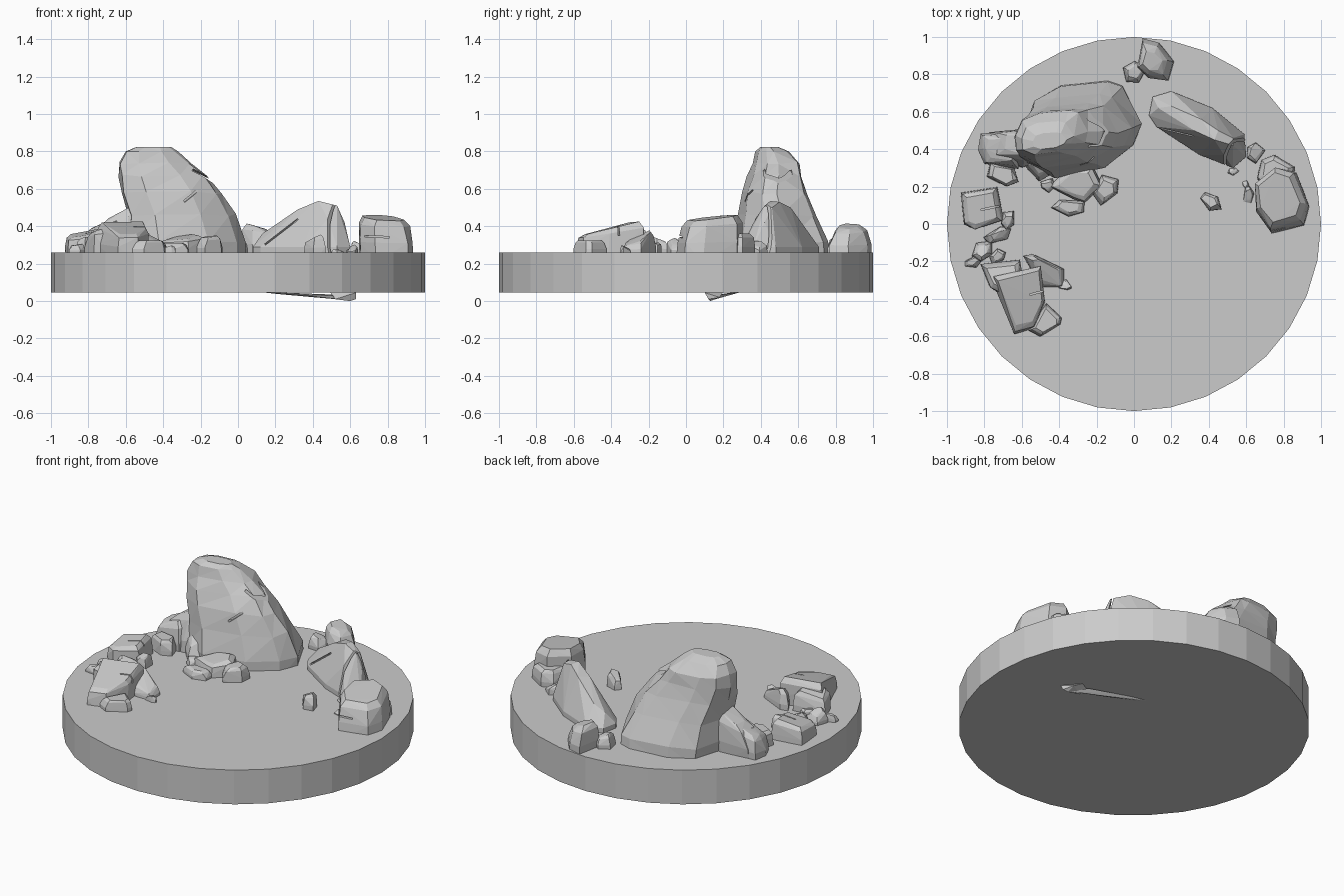
import bpy, bmesh, math, random
from mathutils import Vector, Euler

if "Cube" in bpy.data.objects:
    bpy.data.objects.remove(bpy.data.objects["Cube"])

random.seed(4)
TOP, SUNK = 0.26, 0.21


def finish(name, bm):
    bmesh.ops.recalc_face_normals(bm, faces=bm.faces)
    me = bpy.data.meshes.new(name)
    bm.to_mesh(me)
    bm.free()
    ob = bpy.data.objects.new(name, me)
    bpy.context.collection.objects.link(ob)
    return ob


def hull(name, pts):
    bm = bmesh.new()
    for p in pts:
        bm.verts.new(p)
    bmesh.ops.convex_hull(bm, input=bm.verts[:])
    bmesh.ops.delete(bm, geom=[v for v in bm.verts if not v.link_faces], context='VERTS')
    return finish(name, bm)


def jit(a):
    return random.uniform(-a, a)


def block(name, foot, z, inset=0.8, tilt=(0, 0), shift=(0, 0)):
    """Chamfered faceted rock from a footprint, with a sloping top."""
    n = len(foot)
    cx, cy = sum(p[0] for p in foot) / n, sum(p[1] for p in foot) / n
    h = z - TOP
    pts = []
    for x, y in foot:
        dx, dy = x - cx, y - cy
        slope = tilt[0] * dx + tilt[1] * dy
        pts.append((x, y, SUNK))
        for t, s in ((0.3, 1.0), (0.8, (1 + inset) / 2), (1.0, inset * 0.88)):
            pts.append((cx + dx * s + shift[0] * t + jit(0.006),
                        cy + dy * s + shift[1] * t + jit(0.006),
                        TOP + h * t + slope * t))
    return hull(name, pts)


def pebble(name, x, y, rx, ry, ang, z):
    """Small angular stone."""
    a = math.radians(ang)
    foot = []
    for i in range(5):
        t = math.tau * (i + jit(0.25)) / 5
        u, v = rx * math.cos(t), ry * math.sin(t)
        foot.append((x + u * math.cos(a) - v * math.sin(a), y + u * math.sin(a) + v * math.cos(a)))
    return block(name, foot, z, 0.62, (jit(0.3), jit(0.3)))


def groove(ob, loc, size, rot):
    """Cut a thin crack into a rock."""
    bm = bmesh.new()
    bmesh.ops.create_cube(bm, size=1)
    e = Euler([math.radians(r) for r in rot]).to_matrix()
    for v in bm.verts:
        v.co = e @ Vector(c * s for c, s in zip(v.co, size)) + Vector(loc)
    cutter = finish("crack_cutter", bm)
    m = ob.modifiers.new("crack", 'BOOLEAN')
    m.operation, m.object, m.solver = 'DIFFERENCE', cutter, 'EXACT'
    bpy.context.view_layer.objects.active = ob
    bpy.ops.object.modifier_apply(modifier=m.name)
    bpy.data.objects.remove(cutter)


# round base
bpy.ops.mesh.primitive_cylinder_add(vertices=32, radius=1, depth=0.215, location=(0, 0, 0.1525))
bpy.context.object.name = "round_base"

# main peak: one outline lofted through leaning rings
outline = [(0, .48), (.08, .8), (.3, .95), (.7, 1), (.83, .95), (1, .55), (.93, .33), (.68, .1), (.25, 0), (.02, .15)]
rings = [(SUNK, -.57, .04, .25, .77), (.32, -.59, .045, .25, .76), (.46, -.585, -.015, .27, .70),
         (.58, -.62, -.08, .30, .65), (.67, -.635, -.16, .33, .62), (.74, -.63, -.24, .35, .60),
         (.80, -.60, -.32, .37, .55), (.825, -.54, -.36, .40, .49)]
bm = bmesh.new()
loops = []
for k, (z, x0, x1, y0, y1) in enumerate(rings):
    j = 0.008 if 0 < k < 6 else 0
    loops.append([bm.verts.new((x0 + u * (x1 - x0) + jit(j), y0 + v * (y1 - y0) + jit(j), z + jit(j)))
                  for u, v in outline])
n = len(outline)
for a, b in zip(loops, loops[1:]):
    for i in range(n):
        bm.faces.new((a[i], a[(i + 1) % n], b[(i + 1) % n], b[i]))
bm.faces.new(loops[0])
bm.faces.new(loops[-1])
bmesh.ops.triangulate(bm, faces=bm.faces[:])
peak = finish("main_peak", bm)
groove(peak, (-.15, .40, .655), (.20, .36, .012), (0, 28, 10))
groove(peak, (-.20, .31, .60), (.22, .10, .012), (0, -38, 8))

# ridge rock on the right of the peak
ridge_foot = [(.08, .58), (.10, .68), (.20, .71), (.42, .62), (.59, .48), (.60, .36), (.53, .30), (.35, .37), (.12, .52)]
ridge_top = [(.13, .62, .36), (.2, .63, .40), (.32, .50, .49), (.36, .56, .50), (.43, .45, .535),
             (.45, .50, .53), (.53, .42, .51), (.53, .46, .50), (.57, .42, .42), (.48, .37, .44)]
ridge = hull("ridge_rock", [(x, y, z) for x, y in ridge_foot for z in (SUNK, .29)] + ridge_top)
groove(ridge, (.22, .47, .37), (.22, .12, .010), (0, -38, -30))
groove(ridge, (.54, .42, .40), (.012, .4, .5), (0, -12, -40))

# right block and its broken upper part
right = block("right_block", [(.66, .06), (.74, -.055), (.91, -.01), (.94, .09), (.87, .27), (.76, .30), (.65, .2)],
              .445, .86, (-.05, .08), (-.015, .02))
groove(right, (.73, -.02, .345), (.16, .12, .008), (0, 3, 0))
block("right_block_back", [(.66, .25), (.68, .34), (.75, .365), (.86, .30), (.85, .22), (.68, .2)], .36, .8)

# rock at the back rim
block("back_rock", [(.02, .84), (.05, .99), (.14, .965), (.22, .87), (.19, .77), (.08, .78)],
      .40, .55, (-.15, 0), (-.02, 0))

# shoulder rocks left of the peak
block("shoulder_tall", [(-.78, .35), (-.78, .48), (-.60, .50), (-.5, .48), (-.5, .34), (-.6, .30)],
      .49, .65, (.3, 0), (.03, .02))
block("shoulder_low", [(-.83, .40), (-.82, .48), (-.68, .49), (-.58, .40), (-.62, .30), (-.80, .32)], .41, .7, (.25, .1))
block("shoulder_front", [(-.79, .25), (-.77, .33), (-.64, .30), (-.62, .23), (-.68, .20)], .35, .75)
block("peak_foot", [(-.58, .31), (-.54, .40), (-.45, .36), (-.44, .27), (-.51, .23)], .38, .6, (0, .3))

# rubble in front of the peak
block("rubble_large", [(-.45, .20), (-.34, .31), (-.22, .31), (-.17, .21), (-.26, .11), (-.32, .13)], .34, .75, (.1, .1))
block("rubble_front", [(-.44, .09), (-.40, .13), (-.27, .12), (-.27, .06), (-.35, .04)], .31, .7)

# left block
left = block("left_block", [(-.92, .17), (-.91, .00), (-.85, -.03), (-.70, .02), (-.73, .20)], .36, .85, (.12, .1))
groove(left, (-.75, .09, .37), (.14, .008, .05), (0, 0, 12))

# front left slab and the pieces leaning on it
slab = block("front_slab", [(-.76, -.29), (-.50, -.23), (-.475, -.42), (-.53, -.56), (-.64, -.59)],
             .39, .92, (-.03, .2), (0, .015))
groove(slab, (-.49, -.36, .40), (.14, .008, .10), (0, 0, 15))
block("slab_back", [(-.82, -.22), (-.61, -.19), (-.60, -.28), (-.72, -.37), (-.77, -.34)], .38, .8, (.1, -.1))
block("slab_side", [(-.59, -.17), (-.54, -.16), (-.37, -.24), (-.38, -.34), (-.50, -.33)], .34, .7, (-.2, .2))
block("slab_front", [(-.56, -.57), (-.47, -.42), (-.385, -.50), (-.39, -.54), (-.50, -.60)], .325, .75)

# scattered pebbles
for name, *v in (("rubble_pebble", -.15, .19, .07, .09, -30, .345), ("rubble_chip", -.46, .21, .04, .04, 0, .30),
                 ("lone_pebble", .41, .12, .065, .045, -40, .34), ("back_pebble", .0, .81, .07, .055, 10, .33),
                 ("right_pebble", .65, .38, .05, .06, 0, .31), ("right_chip", .61, .16, .03, .05, 0, .29),
                 ("right_chip_small", .60, .21, .02, .02, 0, .28), ("ridge_chip", .53, .28, .03, .02, 0, .275),
                 ("left_pebble", -.67, .02, .04, .06, -20, .33), ("left_pebble_front", -.73, -.06, .08, .04, 25, .32),
                 ("slab_pebble", -.81, -.14, .07, .05, 60, .33), ("slab_chip", -.86, -.20, .05, .03, 10, .30),
                 ("slab_chip_low", -.73, -.17, .05, .04, 30, .31), ("side_chip", -.37, -.33, .04, .03, 0, .29)):
    pebble(name, *v)

# thin rock sliver poking out below the base
hull("underside_sliver", [(.10, .30, .05), (.12, .27, .05), (.22, .25, .037), (.32, .20, .035), (.36, .23, .04),
                          (.50, .15, .03), (.50, .19, .035), (.58, .14, .005)])
hull("underside_tip", [(.49, .17, .05), (.52, .14, .01), (.60, .13, 0), (.63, .12, .01), (.63, .10, .045),
                       (.60, .18, .02), (.54, .20, .05)])
